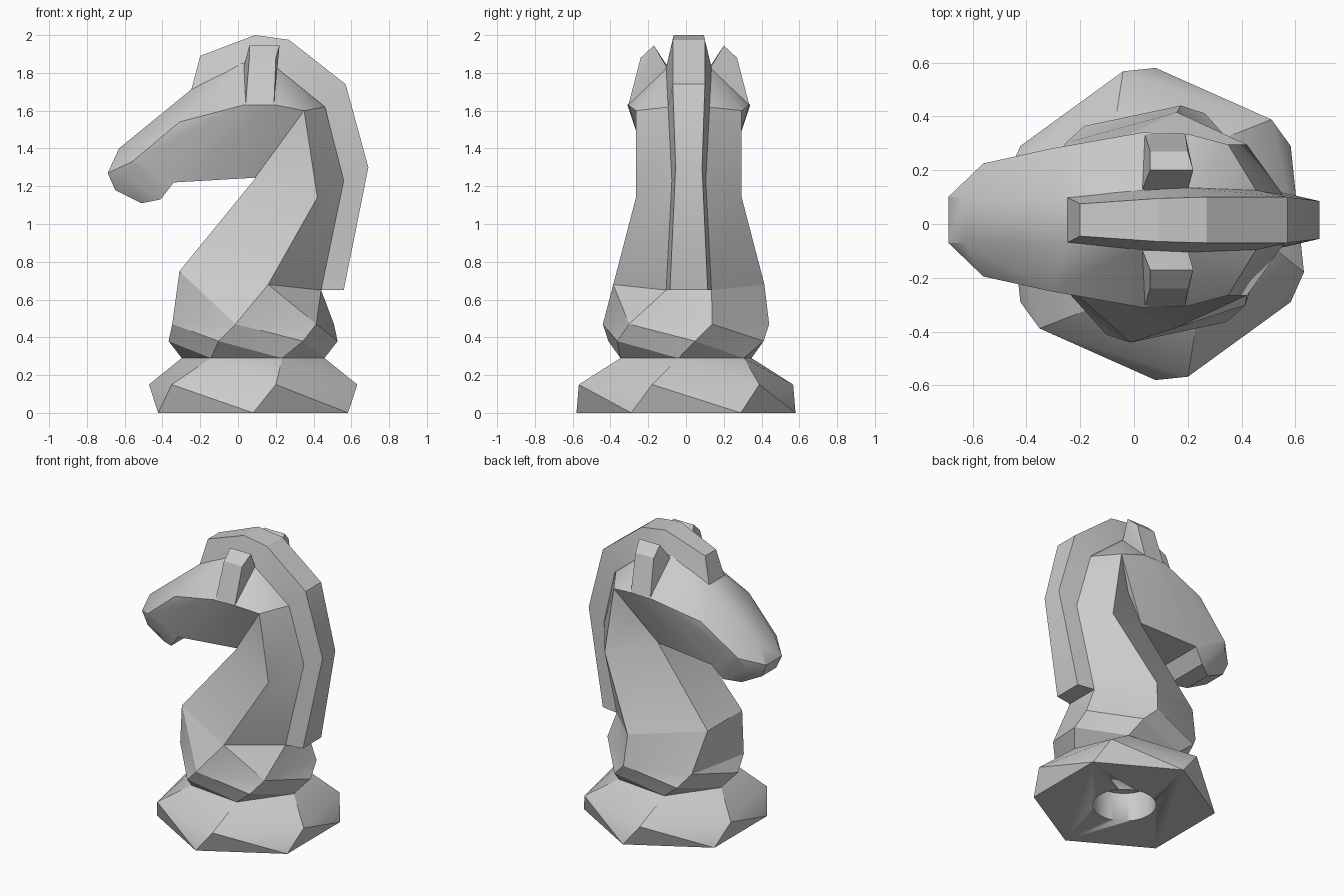
import bpy, bmesh
from math import sin, cos, radians

cube = bpy.data.objects.get("Cube")
if cube:
    bpy.data.objects.remove(cube)

MID = 0.015     # y of the head's mirror plane
BASE_X = 0.08   # centre of the foot

stone = bpy.data.materials.new("grey_stone")
stone.use_nodes = True
stone.diffuse_color = (0.6, 0.6, 0.6, 1)
stone.node_tree.nodes["Principled BSDF"].inputs["Base Color"].default_value = (0.6, 0.6, 0.6, 1)


def finish(bm, name):
    """Turn a bmesh into a shaded object."""
    bmesh.ops.recalc_face_normals(bm, faces=bm.faces)
    mesh = bpy.data.meshes.new(name)
    bm.to_mesh(mesh)
    bm.free()
    mesh.materials.append(stone)
    obj = bpy.data.objects.new(name, mesh)
    bpy.context.collection.objects.link(obj)
    bpy.ops.object.select_all(action='DESELECT')
    obj.select_set(True)
    bpy.context.view_layer.objects.active = obj
    bpy.ops.object.shade_smooth_by_angle(angle=radians(28))
    return obj


def hull(name, points):
    """Faceted solid around the points."""
    bm = bmesh.new()
    for p in points:
        bm.verts.new(p)
    res = bmesh.ops.convex_hull(bm, input=bm.verts)
    junk = {g for g in res["geom_interior"] + res["geom_unused"]
            if isinstance(g, bmesh.types.BMVert)}
    bmesh.ops.delete(bm, geom=list(junk), context='VERTS')
    bmesh.ops.dissolve_limit(bm, angle_limit=radians(1), verts=bm.verts, edges=bm.edges)
    return finish(bm, name)


def both(points):
    """Points (x, half width, z) on both sides of the mirror plane."""
    return [(x, MID + s * y, z) for x, y, z in points for s in (-1, 1)]


def loft(name, rings, twisted=False):
    """Capped skin through rings of equal length."""
    bm = bmesh.new()
    rows = [[bm.verts.new(p) for p in ring] for ring in rings]
    n = len(rows[0])
    for low, up in zip(rows, rows[1:]):
        for i in range(n):
            j = (i + 1) % n
            if twisted:
                bm.faces.new((low[i], low[j], up[i]))
                bm.faces.new((low[j], up[j], up[i]))
            else:
                bm.faces.new((low[i], low[j], up[j], up[i]))
    bm.faces.new(rows[0])
    bm.faces.new(rows[-1])
    return finish(bm, name)


def neck_ring(side, back, front):
    """Six-point ring, mirrored, from three (x, half width, z) points."""
    pts = [(back[0], MID - back[1], back[2])]
    pts += [(x, MID + y, z) for x, y, z in (back, side, front)]
    return pts + [(x, MID - y, z) for x, y, z in (front, side)]


# Foot and collar: a hexagon that turns a little at every level
levels = [(0.58, 0), (0.58, 0.15), (0.38, 0.29), (0.45, 0.38), (0.45, 0.47)]
foot_rings = []
for k, (r, z) in enumerate(levels):
    angles = [radians(-90 + 12 * k + 60 * i) for i in range(6)]
    foot_rings.append([(BASE_X + r * cos(a), r * sin(a), z) for a in angles])
shoulder = neck_ring((0.16, 0.40, 0.68), (0.44, 0.12, 0.65), (-0.31, 0.19, 0.75))
foot = loft("foot_and_collar", foot_rings + [shoulder], twisted=True)

# Round socket in the underside
bpy.ops.mesh.primitive_cylinder_add(vertices=32, radius=0.2, depth=0.4,
                                    location=(BASE_X, 0, 0))
cutter = bpy.context.object
cutter.name = "socket_cutter"
cutter.data.materials.append(stone)
bpy.ops.object.shade_smooth_by_angle(angle=radians(28))
cutter.hide_render = True
cutter.hide_viewport = True
cut = foot.modifiers.new("socket", 'BOOLEAN')
cut.operation = 'DIFFERENCE'
cut.solver = 'EXACT'
cut.object = cutter

# Neck, bending back and then up into the head
loft("neck", [
    shoulder,
    neck_ring((0.42, 0.28, 1.14), (0.56, 0.085, 1.23), (0.09, 0.16, 1.24)),
    neck_ring((0.35, 0.28, 1.60), (0.46, 0.10, 1.62), (0.15, 0.16, 1.50)),
])

# Head and muzzle share the nose and jaw corners
nose = [(-0.69, 0.085, 1.27), (-0.56, 0.21, 1.33), (-0.34, 0.19, 1.22)]
brow = [(-0.63, 0.085, 1.40), (-0.25, 0.09, 1.71), (0.02, 0.10, 1.85),
        (0.20, 0.11, 1.83), (0.46, 0.10, 1.62)]
cheek = [(-0.31, 0.265, 1.54), (0.03, 0.325, 1.63), (0.20, 0.32, 1.63),
         (0.35, 0.28, 1.60), (0.09, 0.16, 1.245)]
hull("head", both(nose + brow + cheek))
hull("muzzle", both(nose + [(-0.65, 0.08, 1.18), (-0.60, 0.16, 1.24),
                            (-0.51, 0.10, 1.11), (-0.41, 0.165, 1.13)]))

# Ears
ear = [(0.04, 0.32, 1.63), (0.19, 0.32, 1.63), (0.06, 0.255, 1.88), (0.20, 0.255, 1.88),
       (0.06, 0.185, 1.945), (0.22, 0.185, 1.945), (0.03, 0.11, 1.83), (0.20, 0.11, 1.82)]
for side, name in ((1, "ear_left_side"), (-1, "ear_right_side")):
    hull(name, [(x, MID + side * y, z) for x, y, z in ear])

# Mane: a tapered band from forelock to shoulder, (inner, outer) as x, half width, z
mane = [((-0.25, 0.085, 1.70), (-0.20, 0.06, 1.89)),
        ((0.02, 0.11, 1.85), (0.09, 0.08, 2.00)),
        ((0.20, 0.12, 1.83), (0.27, 0.085, 1.975)),
        ((0.46, 0.11, 1.62), (0.57, 0.085, 1.74)),
        ((0.56, 0.09, 1.23), (0.69, 0.07, 1.30)),
        ((0.44, 0.12, 0.65), (0.56, 0.10, 0.65))]
loft("mane", [[(a[0], MID - a[1], a[2]), (a[0], MID + a[1], a[2]),
               (b[0], MID + b[1], b[2]), (b[0], MID - b[1], b[2])] for a, b in mane])
